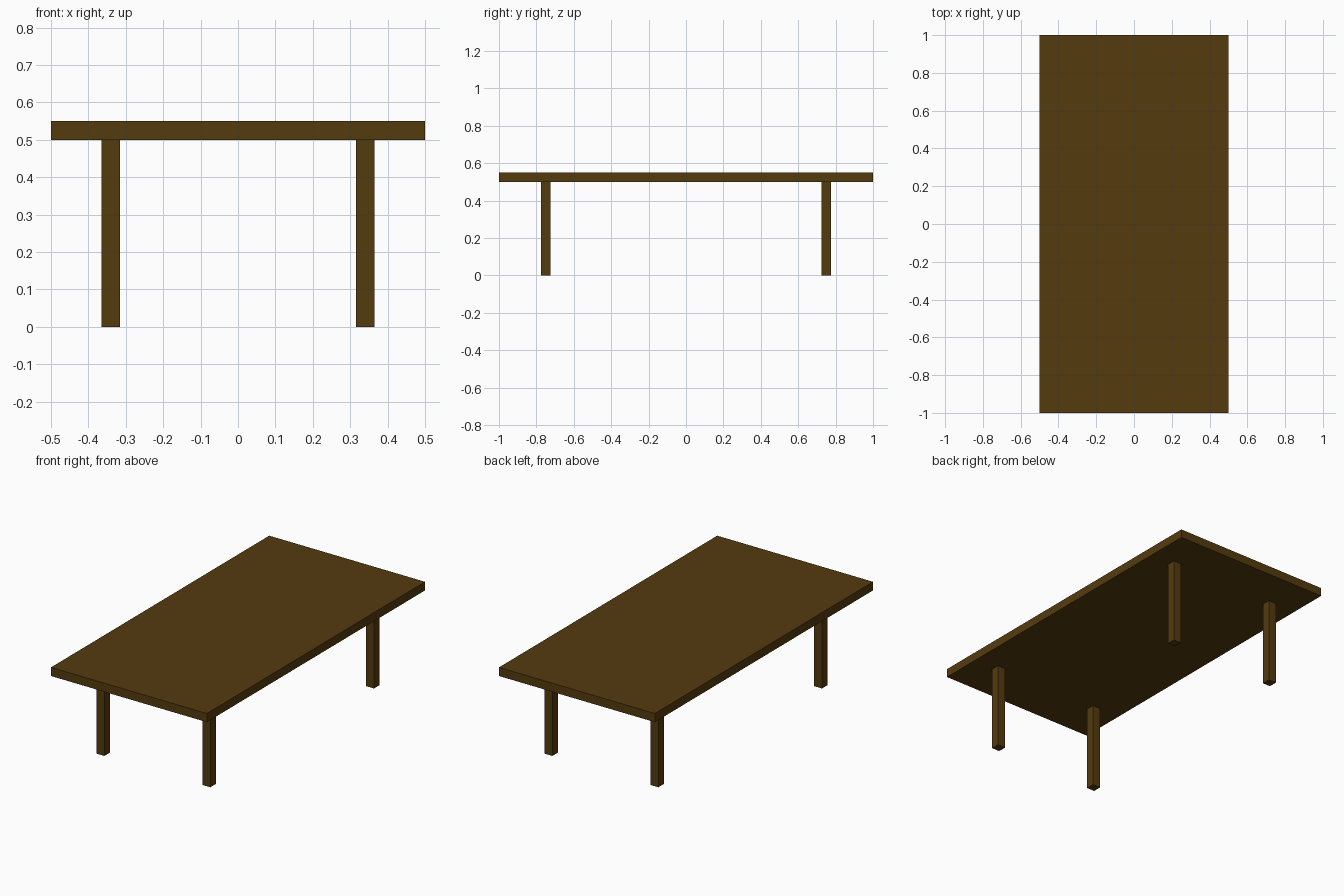
import bpy

if "Cube" in bpy.data.objects:
    bpy.data.objects.remove(bpy.data.objects["Cube"])

wood = bpy.data.materials.new("dark_wood")
wood.diffuse_color = (0.09, 0.044, 0.0045, 1.0)
wood.use_nodes = True
wood.node_tree.nodes["Principled BSDF"].inputs["Base Color"].default_value = wood.diffuse_color


def box(name, size, centre):
    """Add a box with real dimensions and the wood colour."""
    bpy.ops.mesh.primitive_cube_add(size=1, location=centre)
    ob = bpy.context.object
    ob.name = name
    ob.scale = size
    bpy.ops.object.transform_apply(location=False, rotation=False, scale=True)
    ob.data.materials.append(wood)
    return ob


# Table top
box("table_top", (1.0, 2.0, 0.05), (0, 0, 0.525))

# Four square legs, inset from the corners
for y, end in ((-0.75, "front"), (0.75, "back")):
    for x, side in ((-0.34, "left"), (0.34, "right")):
        box(f"{end}_{side}_leg", (0.05, 0.05, 0.5), (x, y, 0.25))
